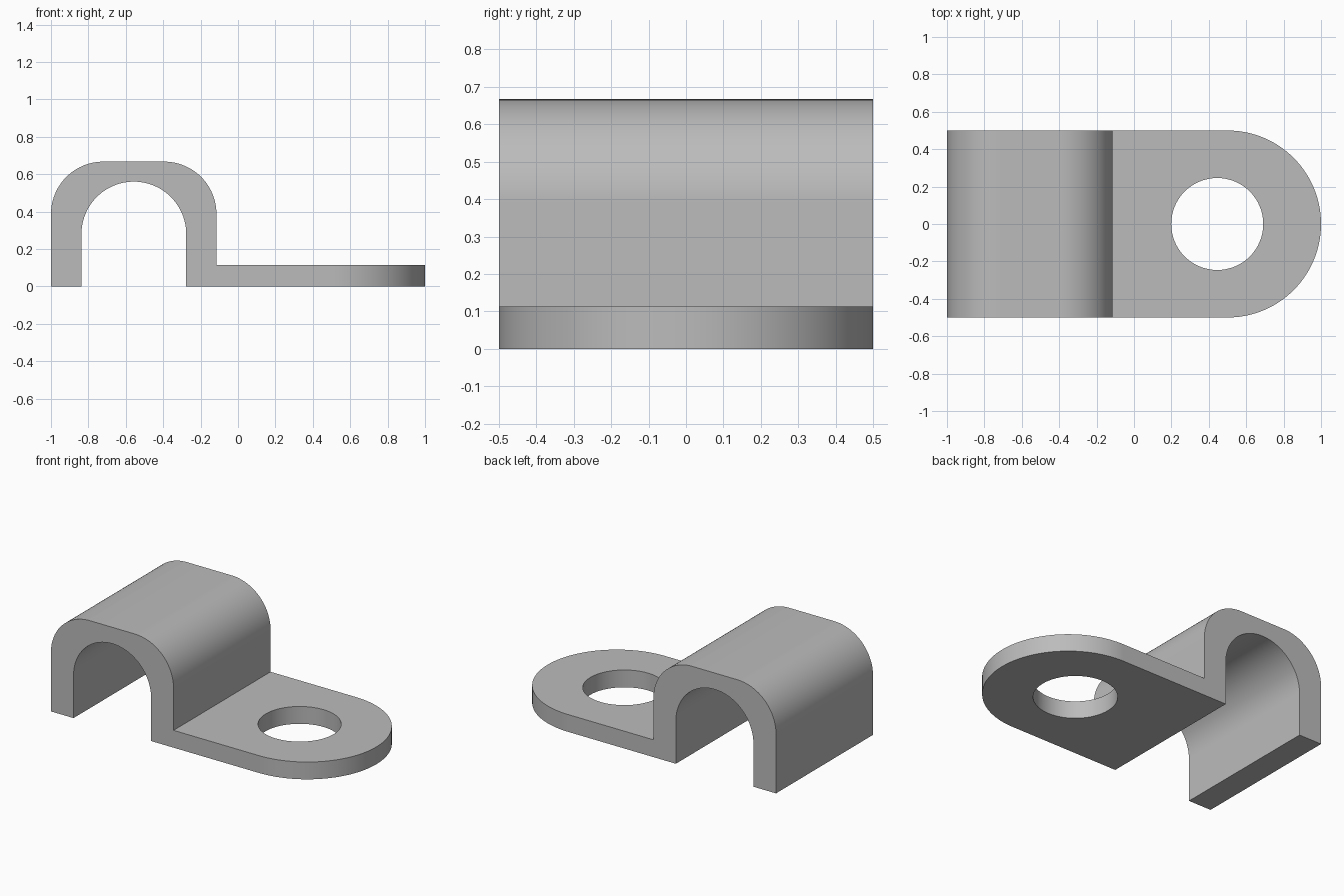
import bpy
import bmesh
from math import cos, sin, pi, radians
from mathutils import Vector

if "Cube" in bpy.data.objects:
    bpy.data.objects.remove(bpy.data.objects["Cube"], do_unlink=True)

grey = bpy.data.materials.new("plain grey")
grey.use_nodes = True
color = (0.50, 0.50, 0.50, 1)
grey.diffuse_color = color
grey.node_tree.nodes["Principled BSDF"].inputs["Base Color"].default_value = color


def arc(cx, cy, r, start, end, steps=24):
    angles = [radians(start + (end - start) * i / steps) for i in range(steps + 1)]
    return [(cx + r * cos(a), cy + r * sin(a)) for a in angles]


def prism(name, points, shift):
    """Extrude a closed outline of 3D points along a vector."""
    bm = bmesh.new()
    face = bm.faces.new([bm.verts.new(p) for p in points])
    new = bmesh.ops.extrude_face_region(bm, geom=[face])["geom"]
    verts = [g for g in new if isinstance(g, bmesh.types.BMVert)]
    bmesh.ops.translate(bm, verts=verts, vec=Vector(shift))
    bmesh.ops.recalc_face_normals(bm, faces=bm.faces)
    mesh = bpy.data.meshes.new(name)
    bm.to_mesh(mesh)
    bm.free()
    mesh.materials.append(grey)
    obj = bpy.data.objects.new(name, mesh)
    bpy.context.collection.objects.link(obj)
    return obj


# Side profile: arched saddle with a flat mounting tab, overlong for trimming
left, right, top = -1.0, -0.115, 0.667
corner, bore, middle, thick = 0.28, 0.28, -0.557, 0.113
profile = [(left, 0)]
profile += arc(left + corner, top - corner, corner, 180, 90)
profile += arc(right - corner, top - corner, corner, 90, 0)
profile += [(right, thick), (1.2, thick), (1.2, 0), (middle + bore, 0)]
profile += arc(middle, bore, bore, 0, 180, 48)
profile += [(middle - bore, 0)]
clamp = prism("saddle_clamp", [(x, -0.7, z) for x, z in profile], (0, 1.4, 0))

# Plan outline with the round tab end, and the bolt hole
plan = [(-1.2, -0.5)] + arc(0.5, 0, 0.5, -90, 90, 64) + [(-1.2, 0.5)]
hole = arc(0.445, 0, 0.246, 0, 360, 64)[:-1]
cutters = []
for name, outline, operation in (("plan_trim", plan, "INTERSECT"),
                                 ("bolt_hole", hole, "DIFFERENCE")):
    cutter = prism(name, [(x, y, -0.2) for x, y in outline], (0, 0, 1.2))
    cutter.hide_render = True
    cutters.append(cutter)
    mod = clamp.modifiers.new(name, "BOOLEAN")
    mod.operation = operation
    mod.solver = "EXACT"
    mod.object = cutter

# Apply the cuts, then shade the curves smooth and keep the edges crisp
bpy.ops.object.select_all(action="DESELECT")
bpy.context.view_layer.objects.active = clamp
clamp.select_set(True)
for mod in list(clamp.modifiers):
    bpy.ops.object.modifier_apply(modifier=mod.name)
for cutter in cutters:
    bpy.data.objects.remove(cutter, do_unlink=True)
bpy.ops.object.shade_smooth_by_angle(angle=radians(30))
weighted = clamp.modifiers.new("even_shading", "WEIGHTED_NORMAL")
weighted.keep_sharp = True
